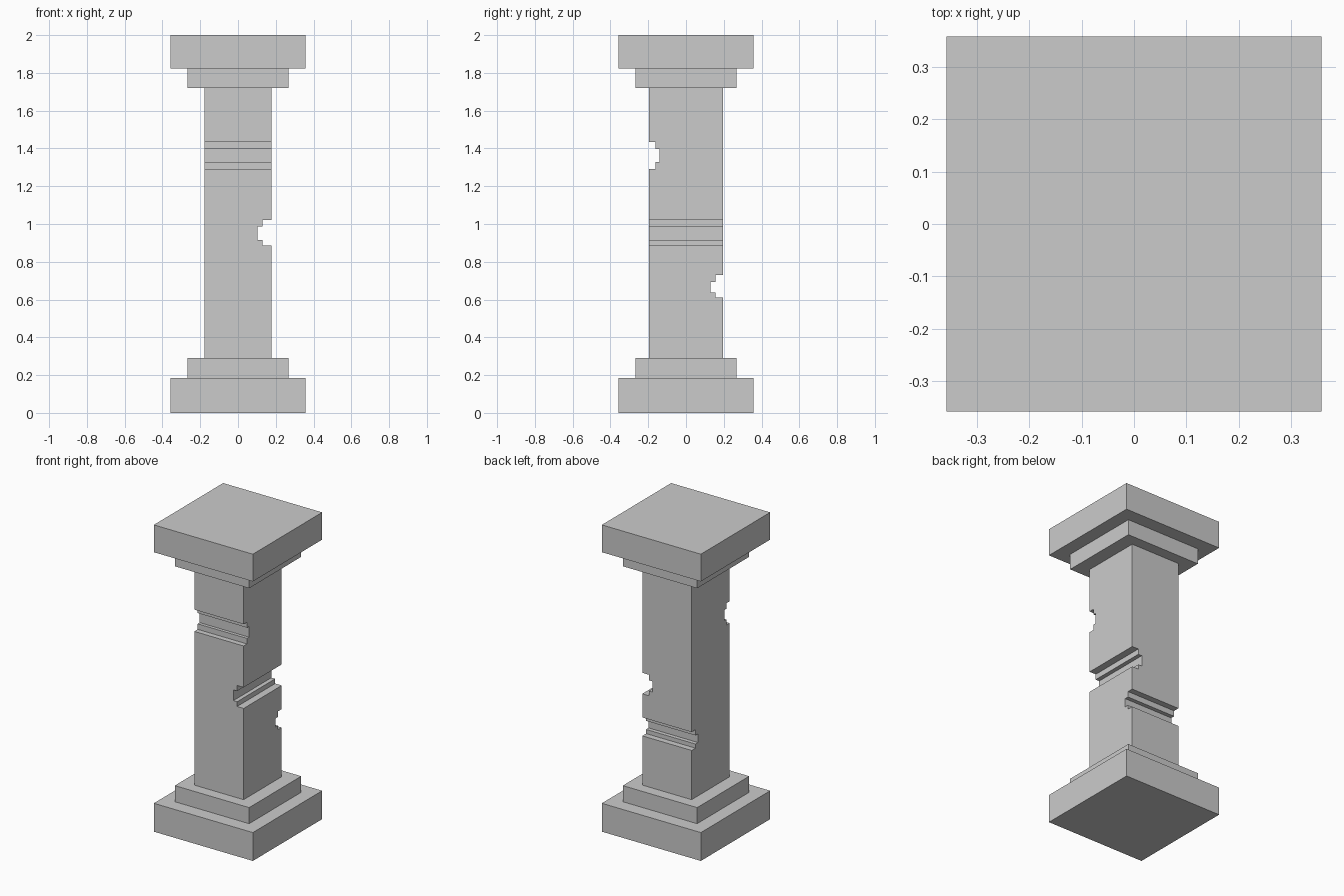
import bpy

if "Cube" in bpy.data.objects:
    bpy.data.objects.remove(bpy.data.objects["Cube"])

BASE_HALF, STEP_HALF = 0.357, 0.268
SHAFT_X, SHAFT_Y = 0.178, 0.196


def box(name, x, y, z):
    """Box spanning the (min, max) pairs x, y and z."""
    spans = (x, y, z)
    bpy.ops.mesh.primitive_cube_add(size=1, location=[(a + b) / 2 for a, b in spans])
    ob = bpy.context.object
    ob.name = name
    ob.scale = [b - a for a, b in spans]
    bpy.ops.object.transform_apply(location=False, rotation=False, scale=True)
    return ob


def slab(name, half, z0, z1):
    return box(name, (-half, half), (-half, half), (z0, z1))


def carve(target, x, y, z):
    """Cut a box-shaped groove out of the target."""
    cutter = box("groove_cutter", x, y, z)
    cutter.hide_render = True
    mod = target.modifiers.new("groove", 'BOOLEAN')
    mod.operation, mod.solver, mod.object = 'DIFFERENCE', 'EXACT', cutter
    bpy.context.view_layer.objects.active = target
    bpy.ops.object.modifier_apply(modifier=mod.name)
    bpy.data.objects.remove(cutter, do_unlink=True)


# Stepped base and capital
slab("base_plinth", BASE_HALF, 0, 0.185)
slab("base_step", STEP_HALF, 0.185, 0.29)
slab("capital_step", STEP_HALF, 1.72, 1.822)
slab("capital_slab", BASE_HALF, 1.822, 2)

# Shaft
shaft = box("shaft", (-SHAFT_X, SHAFT_X), (-SHAFT_Y, SHAFT_Y), (0.29, 1.72))

# Stepped grooves: a wide shallow cut with a narrow deeper one inside
FAR = 0.5
for floor, z in ((-0.161, (1.292, 1.434)), (-0.14, (1.328, 1.398))):   # front
    carve(shaft, (-FAR, FAR), (-FAR, floor), z)
for floor, z in ((0.131, (0.885, 1.022)), (0.104, (0.916, 0.986))):    # right
    carve(shaft, (floor, FAR), (-FAR, FAR), z)
for floor, z in ((0.157, (0.611, 0.731)), (0.131, (0.638, 0.694))):    # back
    carve(shaft, (-FAR, FAR), (floor, FAR), z)
